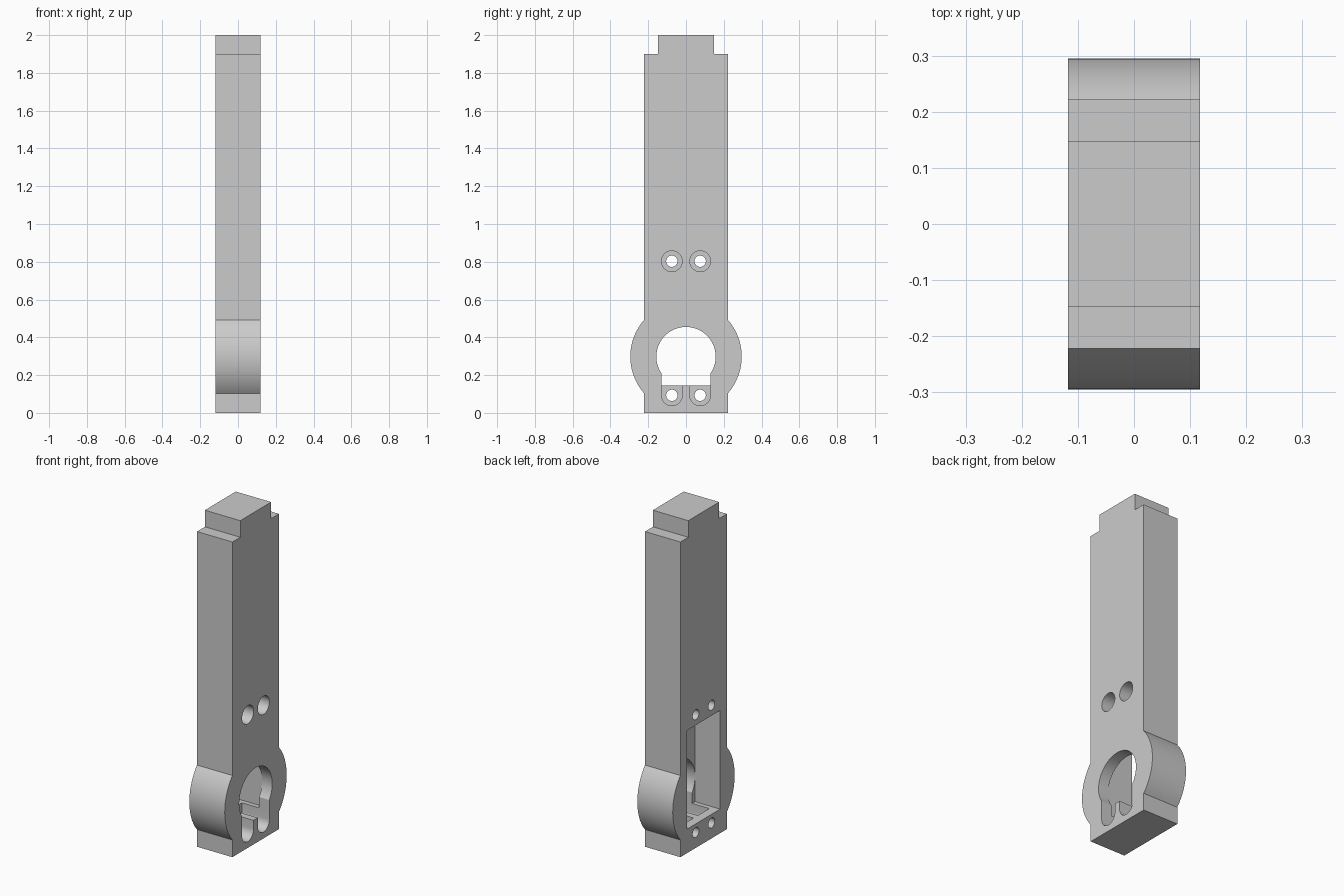
import bpy, bmesh, math

cube = bpy.data.objects.get("Cube")
if cube:
    bpy.data.objects.remove(cube, do_unlink=True)

HALF = 0.118            # half thickness along x
BODY = 0.222            # half width of the bar along y
RING_Z, RING_R, BORE_R = 0.298, 0.295, 0.157
POCKET_Z = 0.145        # floor of the pocket
WALL_X = 0.05           # inner face of the thin wall

grey = bpy.data.materials.new("light grey")
grey.use_nodes = True
colour = (0.6, 0.6, 0.6, 1)
grey.diffuse_color = colour
grey.node_tree.nodes["Principled BSDF"].inputs["Base Color"].default_value = colour


def arc(cy, cz, r, start, end, steps):
    """Points on an arc in the y-z plane, angles in radians."""
    angles = [start + (end - start) * i / steps for i in range(steps + 1)]
    return [(cy + r * math.cos(a), cz + r * math.sin(a)) for a in angles]


def prism(name, outline, x0, x1):
    """Extrude a y-z outline from x0 to x1."""
    bm = bmesh.new()
    face = bm.faces.new([bm.verts.new((x0, y, z)) for y, z in outline])
    ext = bmesh.ops.extrude_face_region(bm, geom=[face])
    moved = [g for g in ext["geom"] if isinstance(g, bmesh.types.BMVert)]
    bmesh.ops.translate(bm, verts=moved, vec=(x1 - x0, 0, 0))
    bmesh.ops.recalc_face_normals(bm, faces=bm.faces[:])
    mesh = bpy.data.meshes.new(name)
    bm.to_mesh(mesh)
    bm.free()
    mesh.materials.append(grey)
    obj = bpy.data.objects.new(name, mesh)
    bpy.context.collection.objects.link(obj)
    return obj


def circle(cy, cz, r, steps=32):
    return arc(cy, cz, r, 0, 2 * math.pi, steps)[:-1]


# Bar with a round boss near the foot and a tenon on top
a = math.acos(BODY / RING_R)
right = [(BODY, 0)] + arc(0, RING_Z, RING_R, -a, a, 24)
right += [(BODY, 1.9), (0.147, 1.9), (0.147, 2.0)]
left = [(-y, z) for y, z in reversed(right)]
body = prism("arm_body", right + left, -HALF, HALF)

cutters = []

# Rectangular pocket in the left-hand face
P = 0.157
cutters.append(prism("pocket_cutter",
                     [(-P, POCKET_Z), (P, POCKET_Z), (P, 0.74), (-P, 0.74)],
                     -HALF - 0.1, WALL_X))

# Keyhole opening through the thin wall
k = math.acos(0.13 / BORE_R)
keyhole = arc(0, RING_Z, BORE_R, -k, math.pi + k, 48)
keyhole += [(-0.13, POCKET_Z), (0.13, POCKET_Z)]
cutters.append(prism("keyhole_cutter", keyhole, WALL_X - 0.02, HALF + 0.1))

# Screw holes: small through holes with deep counterbores
SEAT_X = -0.065
for side in (-1, 1):
    y = side * 0.075
    slot = arc(y, 0.093, 0.055, math.pi, 2 * math.pi, 20)
    slot += [(y + 0.055, 0.16), (y - 0.055, 0.16)]
    cutters.append(prism("slot_cutter", slot, SEAT_X, HALF + 0.1))
    cutters.append(prism("bore_cutter", circle(y, 0.803, 0.055), SEAT_X, HALF + 0.1))
    for z in (0.093, 0.803):
        cutters.append(prism("screw_cutter", circle(y, z, 0.03), -HALF - 0.1, SEAT_X + 0.02))

# Cut everything out, then drop the cutters
bpy.context.view_layer.objects.active = body
for cutter in cutters:
    cutter.hide_render = True
    mod = body.modifiers.new("cut", "BOOLEAN")
    mod.operation = "DIFFERENCE"
    mod.solver = "EXACT"
    mod.object = cutter
    bpy.ops.object.modifier_apply(modifier=mod.name)
for cutter in cutters:
    bpy.data.objects.remove(cutter, do_unlink=True)

# Smooth round walls, crisp edges
bpy.ops.object.select_all(action="DESELECT")
body.select_set(True)
bpy.ops.object.shade_smooth_by_angle(angle=math.radians(25))
